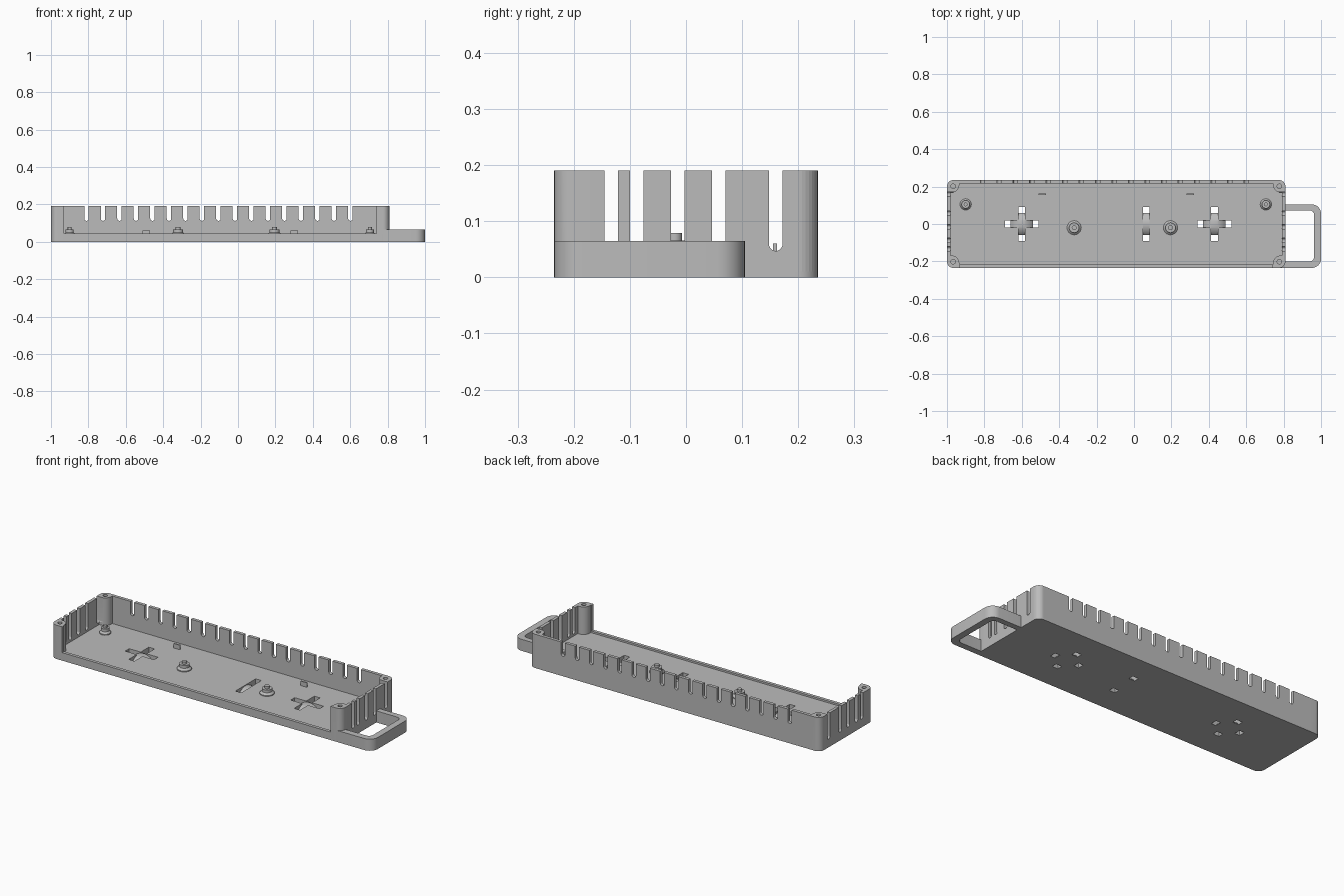
import bpy, bmesh, math
from mathutils import Vector

cube = bpy.data.objects.get("Cube")
if cube:
    bpy.data.objects.remove(cube, do_unlink=True)

grey = bpy.data.materials.new("plain grey")
grey.use_nodes = True
colour = (0.5, 0.5, 0.5, 1)
grey.diffuse_color = colour
grey.node_tree.nodes["Principled BSDF"].inputs["Base Color"].default_value = colour


def prism(name, outline, lo, hi, axis="z"):
    """Extrude a 2D outline along an axis."""
    place = {"x": lambda a, b, c: (c, a, b),
             "y": lambda a, b, c: (a, c, b),
             "z": lambda a, b, c: (a, b, c)}[axis]
    bm = bmesh.new()
    face = bm.faces.new([bm.verts.new(place(a, b, lo)) for a, b in outline])
    new = bmesh.ops.extrude_face_region(bm, geom=[face])["geom"]
    verts = [v for v in new if isinstance(v, bmesh.types.BMVert)]
    bmesh.ops.translate(bm, verts=verts, vec=Vector(place(0, 0, hi - lo)))
    bmesh.ops.recalc_face_normals(bm, faces=bm.faces)
    mesh = bpy.data.meshes.new(name)
    bm.to_mesh(mesh)
    bm.free()
    mesh.materials.append(grey)
    obj = bpy.data.objects.new(name, mesh)
    bpy.context.collection.objects.link(obj)
    return obj


def rounded(x0, x1, y0, y1, radii, steps=8):
    """Rectangle outline; radii go from the upper right, anticlockwise."""
    pts = []
    corners = [(x1, y1, -1, -1), (x0, y1, 1, -1), (x0, y0, 1, 1), (x1, y0, -1, 1)]
    for i, ((x, y, sx, sy), r) in enumerate(zip(corners, radii)):
        if r == 0:
            pts.append((x, y))
            continue
        for k in range(steps + 1):
            t = math.pi / 2 * (i + k / steps)
            pts.append((x + sx * r + r * math.cos(t), y + sy * r + r * math.sin(t)))
    return pts


def rect(x0, x1, y0, y1):
    return rounded(x0, x1, y0, y1, [0] * 4)


def circle(x, y, r, n=24):
    return [(x + r * math.cos(math.tau * i / n), y + r * math.sin(math.tau * i / n))
            for i in range(n)]


def boolean(target, tool, operation="DIFFERENCE"):
    mod = target.modifiers.new("cut", "BOOLEAN")
    mod.operation, mod.solver, mod.object = operation, "EXACT", tool
    bpy.context.view_layer.objects.active = target
    bpy.ops.object.modifier_apply(modifier=mod.name)
    bpy.data.objects.remove(tool, do_unlink=True)


def smooth(obj):
    bpy.ops.object.select_all(action="DESELECT")
    obj.select_set(True)
    bpy.context.view_layer.objects.active = obj
    bpy.ops.object.shade_smooth_by_angle(angle=math.radians(30))


LEFT, RIGHT, HALF, TOP, FLOOR, RIM = -1.0, 0.81, 0.235, 0.19, 0.035, 0.045
WALL = 0.018

# Tray shell with a low front rim
tray = prism("tray", rounded(LEFT, RIGHT, -HALF, HALF, [0.035] * 4), 0, TOP)
boolean(tray, prism("cavity", rect(LEFT + WALL, RIGHT - WALL, -HALF + WALL, HALF - WALL),
                    FLOOR, 0.3))
boolean(tray, prism("front_opening", rect(-0.93, 0.74, -0.3, -0.2), RIM, 0.3))

# Corner screw bosses, rounded towards the inside
BOSS = 0.066
for x0, x1, sx in ((LEFT, LEFT + BOSS, -1), (RIGHT - BOSS, RIGHT, 1)):
    for sy in (-1, 1):
        y0, y1 = sorted((sy * HALF, sy * (HALF - BOSS)))
        signs = [(1, 1), (-1, 1), (-1, -1), (1, -1)]
        radii = [0.04 if s == (-sx, -sy) else 0.035 if s == (sx, sy) else 0 for s in signs]
        boolean(tray, prism("boss", rounded(x0, x1, y0, y1, radii), 0.01, TOP), "UNION")
        hole = circle((x0 + x1) / 2, sy * (HALF - BOSS / 2), 0.012)
        boolean(tray, prism("screw_hole", hole, 0.1, 0.3))

# Round-bottomed cable slots in the back wall and both ends
SLOT = 0.012


def slot(centre, bottom, lo, hi, axis):
    outline = rounded(centre - SLOT, centre + SLOT, bottom, 0.3, [0, 0, SLOT, SLOT])
    boolean(tray, prism("slot", outline, lo, hi, axis))


for i in range(17):
    slot(-0.81 + i * 0.0882, 0.112, 0.2, 0.3, "y")
for y in (-0.133, -0.088, -0.015, 0.058, 0.16):
    slot(y, 0.047, -1.1, 0.9, "x")

# Arched strap channels through the floor
REACH, HOLE, HALF_WIDTH, ARCH = 0.09, 0.06, 0.018, 0.078


def strap_channel(cx, axis):
    mid = cx if axis == "y" else 0
    crown = FLOOR - 0.004
    arch = [(mid + HOLE * k / 8,
             crown - ARCH + math.sqrt(ARCH ** 2 - (HOLE * k / 8) ** 2)) for k in range(-8, 9)]
    outline = [(mid - REACH, 0.1), (mid - REACH, -0.02), (mid - HOLE, -0.02)] + arch
    outline += [(mid + HOLE, -0.02), (mid + REACH, -0.02), (mid + REACH, 0.1)]
    base = 0 if axis == "y" else cx
    boolean(tray, prism("channel", outline, base - HALF_WIDTH, base + HALF_WIDTH, axis))


for cx in (-0.6, 0.43):
    strap_channel(cx, "x")
    strap_channel(cx, "y")
strap_channel(0.065, "x")
smooth(tray)

# Carrying handle on the model's left end
handle = prism("handle", rounded(RIGHT - 0.012, 1, -HALF, 0.105, [0.05, 0, 0, 0.05]), 0, 0.065)
boolean(handle, prism("grip", rounded(RIGHT - 0.1, 0.963, -0.2, 0.073, [0.025] * 4), -0.1, 0.2))
# Square filler where the handle meets the rounded front corner
boolean(handle, prism("corner", rect(RIGHT - 0.036, RIGHT, -HALF, -0.2), 0, 0.065), "UNION")
smooth(handle)


# Stepped mounting posts, turned from a profile
def post(name, x, y, scale):
    profile = [(0.038, FLOOR - 0.005), (0.038, 0.04), (0.027, 0.05), (0.027, 0.066),
               (0.013, 0.066), (0.013, 0.079), (0, 0.079)]
    bm = bmesh.new()
    verts = [bm.verts.new((r * scale, 0, z)) for r, z in profile]
    edges = [bm.edges.new(pair) for pair in zip(verts, verts[1:])]
    bmesh.ops.spin(bm, geom=verts + edges, cent=(0, 0, 0), axis=(0, 0, 1),
                   angle=math.tau, steps=24)
    bmesh.ops.remove_doubles(bm, verts=bm.verts, dist=0.0001)
    bmesh.ops.recalc_face_normals(bm, faces=bm.faces)
    mesh = bpy.data.meshes.new(name)
    bm.to_mesh(mesh)
    bm.free()
    mesh.materials.append(grey)
    obj = bpy.data.objects.new(name, mesh)
    obj.location = (x, y, 0)
    bpy.context.collection.objects.link(obj)
    smooth(obj)


post("right_middle_post", -0.32, -0.02, 1)
post("left_middle_post", 0.195, -0.02, 1)
post("right_back_post", -0.9, 0.105, 0.8)
post("left_back_post", 0.705, 0.105, 0.8)

# Small upright tabs on the floor near the back wall
for name, x in (("right_tab", -0.49), ("left_tab", 0.30)):
    prism(name, rect(x - 0.02, x + 0.02, 0.155, 0.162), FLOOR - 0.005, 0.06)
